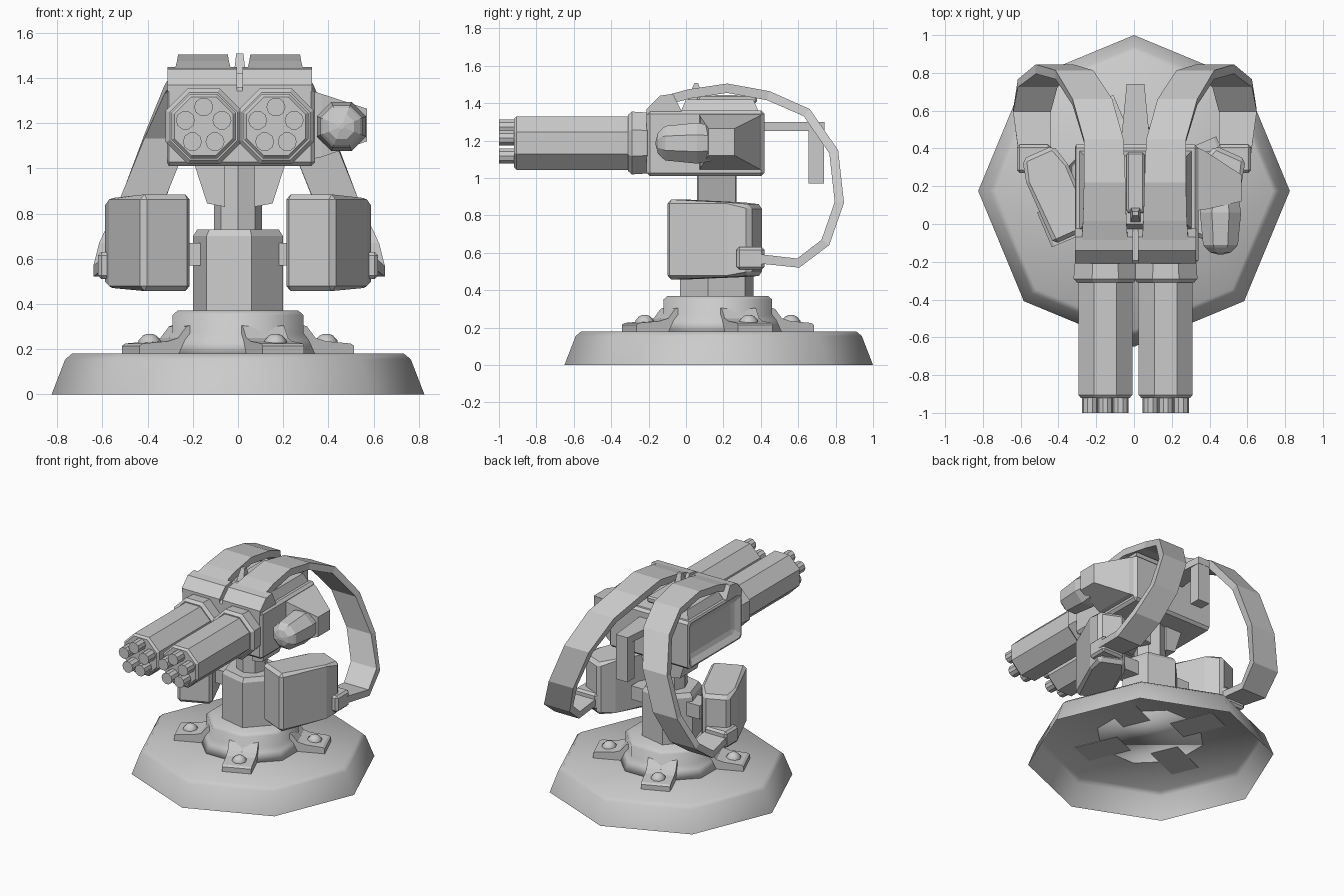
import bpy, bmesh
from math import radians, cos, pi
from mathutils import Vector, Matrix

if "Cube" in bpy.data.objects:
    bpy.data.objects.remove(bpy.data.objects["Cube"])

CX, CY = 0.008, 0.17            # head centre in x, pedestal centre in y
OCT = 1 / cos(pi / 8)           # flat half-width -> corner radius


def finish(name, bm, M=Matrix(), bevel=0, smooth=False):
    bm.transform(M)
    bmesh.ops.recalc_face_normals(bm, faces=bm.faces)
    me = bpy.data.meshes.new(name)
    bm.to_mesh(me)
    bm.free()
    ob = bpy.data.objects.new(name, me)
    bpy.context.collection.objects.link(ob)
    if bevel:
        m = ob.modifiers.new("bevel", 'BEVEL')
        m.width, m.segments, m.limit_method = bevel, 1, 'ANGLE'
    for p in me.polygons:
        p.use_smooth = smooth
    return ob


def loft(name, rings, M=Matrix(), caps=(True, True), **kw):
    """Skin a list of equal-length point rings."""
    bm = bmesh.new()
    vs = [[bm.verts.new(p) for p in r] for r in rings]
    n = len(vs[0])
    for a, b in zip(vs, vs[1:]):
        for i in range(n):
            j = (i + 1) % n
            bm.faces.new((a[i], a[j], b[j], b[i]))
    if caps[0]:
        bm.faces.new(vs[0])
    if caps[1]:
        bm.faces.new(vs[-1])
    return finish(name, bm, M, **kw)


def turned(name, n, prof, loc, phase=0.0, along_y=False, **kw):
    """n-sided stack of (radius, height); along_y points it to the front."""
    rings = []
    for r, z in prof:
        rings.append([Matrix.Rotation(radians(phase) + 2 * pi * i / n, 3, 'Z') @ Vector((r, 0, z))
                      for i in range(n)])
    R = Matrix.Rotation(pi / 2, 4, 'X') if along_y else Matrix()
    return loft(name, rings, Matrix.Translation(loc) @ R, **kw)


def rect(x0, x1, y0, y1, z):
    return [(x0, y0, z), (x1, y0, z), (x1, y1, z), (x0, y1, z)]


def box(name, x, y, z, M=Matrix(), **kw):
    return loft(name, [rect(*x, *y, z[0]), rect(*x, *y, z[1])], M, **kw)


def extrude_x(name, prof, x0, x1, M=Matrix(), **kw):
    return loft(name, [[(x, a, b) for a, b in prof] for x in (x0, x1)], M, **kw)


# Base: octagonal plinth, open underneath
turned("base", 8, [(.825, 0), (.765, .155), (.735, .18)], (0, .175, 0),
       caps=(False, True), smooth=True)

# Pedestal hub with four bolted feet
turned("hub", 8, [(.37, .178), (.34, .24), (.315, .27), (.315, .35), (.29, .37)],
       (0, CY, 0), phase=22.5, smooth=True)
for k in range(4):
    M = Matrix.Translation((0, CY, 0)) @ Matrix.Rotation(radians(23 + 90 * k - 90), 4, 'Z')
    extrude_x("foot", [(.2, .177), (.515, .177), (.515, .215), (.5, .225), (.38, .235),
                       (.33, .25), (.29, .3), (.2, .33)], -.1, .1, M)
    turned("bolt", 8, [(.05, .2), (.05, .238), (.03, .26), (.012, .268)],
           M @ Vector((0, .425, 0)), smooth=True)

# Column and neck
turned("column", 6, [(.205, .36), (.205, .7), (.185, .73)], (0, CY - .005, 0), phase=-13)
turned("neck", 8, [(.106, .7), (.106, 1.05)], (0, .165, 0))
for s in (-1, 1):
    loft("neck_cheek", [[(CX + s * x, y, z) for x, z in ((.065, .83), (.145, .845), (.205, 1.03), (.065, 1.03))]
                        for y in (.065, .265)])

# Gun head, with a recessed slot in its left side
bm = bmesh.new()
bmesh.ops.create_cube(bm, size=1, matrix=Matrix.Translation((CX, .105, 1.185)) @ Matrix.Diagonal((.665, .63, .35, 1)))
side = [f for f in bm.faces if f.calc_center_median().x < CX - .3]
bmesh.ops.inset_individual(bm, faces=side, thickness=.09)
bmesh.ops.translate(bm, verts=list(side[0].verts), vec=(.05, 0, 0))
finish("gun_head", bm, bevel=.018)
loft("head_roof", [rect(CX - .3, CX + .3, -.03, .39, 1.35), rect(CX - .27, CX + .27, 0, .36, 1.42)])

# Sight fin on the roof
extrude_x("sight_rail", [(.05, 1.4), (.38, 1.4), (.38, 1.445), (.07, 1.445)], CX - .048, CX + .048, bevel=.01)
loft("sight_fin", [rect(CX - .032, CX + .032, -.01, .11, 1.37), rect(CX - .016, CX + .016, .045, .065, 1.508)])

# Rear arm with hanging tab
loft("rear_arm", [[(CX + s * w, y, z) for s, z in ((-1, 1.25), (1, 1.25), (1, 1.3), (-1, 1.3))]
                  for w, y in ((.08, .4), (.047, .74))])
box("rear_tab", (CX - .047, CX + .047), (.655, .738), (.97, 1.28))

# Twin barrel clusters
for s in (-1, 1):
    c = (CX + s * .16, 0, 1.187)
    turned("barrel_collar", 8, [(.15 * OCT, .19), (.163 * OCT, .21), (.168 * OCT, .29), (.15 * OCT, .31)],
           c, 22.5, True)
    turned("barrel_shroud", 8, [(.143 * OCT, .28), (.143 * OCT, .905), (.13 * OCT, .92)], c, 22.5, True)
    for k in range(5):
        d = Matrix.Rotation(2 * pi * k / 5, 3, 'Y') @ Vector((0, 0, .085))
        turned("muzzle", 10, [(.042, .9), (.042, 1.0)], Vector(c) + d, 0, True)

# Ammunition feeds, cowls and boxes, mirrored left and right
path = [(.16, -.13, 1.41, .25), (.16, .02, 1.45, .23), (.16, .22, 1.48, .22), (.165, .44, 1.44, .21),
        (.225, .645, 1.35, .21), (.32, .79, 1.14, .2), (.425, .82, .87, .2), (.515, .745, .655, .21),
        (.545, .6, .545, .2), (.53, .37, .57, .17)]
for s in (-1, 1):
    P = [Vector((CX * .6 + s * x, y, z)) for x, y, z, w in path]
    rings = []
    for i, p in enumerate(P):
        t = P[min(i + 1, len(P) - 1)] - P[max(i - 1, 0)]
        n = t.cross(Vector((1, 0, 0))).normalized() * .025
        w = Vector((path[i][3] / 2, 0, 0))
        rings.append([p - w - n, p + w - n, p + w + n, p - w + n])
    loft("ammo_feed", rings)
    extrude_x("feed_cowl", [(-.21, 1.34), (-.21, 1.37), (-.14, 1.44), (-.07, 1.45), (-.02, 1.35)],
              CX + s * .012, CX + s * .32)
    M = Matrix.Translation((s * .412, .16, 0)) @ Matrix.Rotation(s * radians(-24), 4, 'Z')
    out, inn = sorted((s * -.12, s * .12))
    # main body, then a narrower tapered back
    loft("ammo_box", [[(x, y, z) for x, y, z in
                       ((-.12, -.24, za), (.12, -.24, za), (.12, .12, za), (.09, .24, zb), (-.09, .24, zb), (-.12, .12, za))]
                      for za, zb in ((.457, .48), (.885, .855))], M, bevel=.022)
    box("feed_port", (s * .53 - .09, s * .53 + .09), (.27, .42), (.51, .63), bevel=.015)
    box("box_mount", (s * .22 - .06, s * .22 + .06), (.1, .24), (.57, .67))

# Side sensor: tapered mount and faceted lamp
loft("sensor_mount", [[(x, y, z) for y, z in ((y0, z0), (y1, z0), (y1, z1), (y0, z1))]
                      for x, y0, y1, z0, z1 in ((.32, .07, .41, 1.04, 1.345), (.37, .075, .39, 1.05, 1.33),
                                                (.57, .12, .26, 1.12, 1.265))])
turned("sensor_lamp", 8, [(.105, -.13), (.118, -.06), (.1, .11), (.088, .125), (.06, .15), (.012, .162)],
       (.458, 0, 1.186), 22.5, True)
